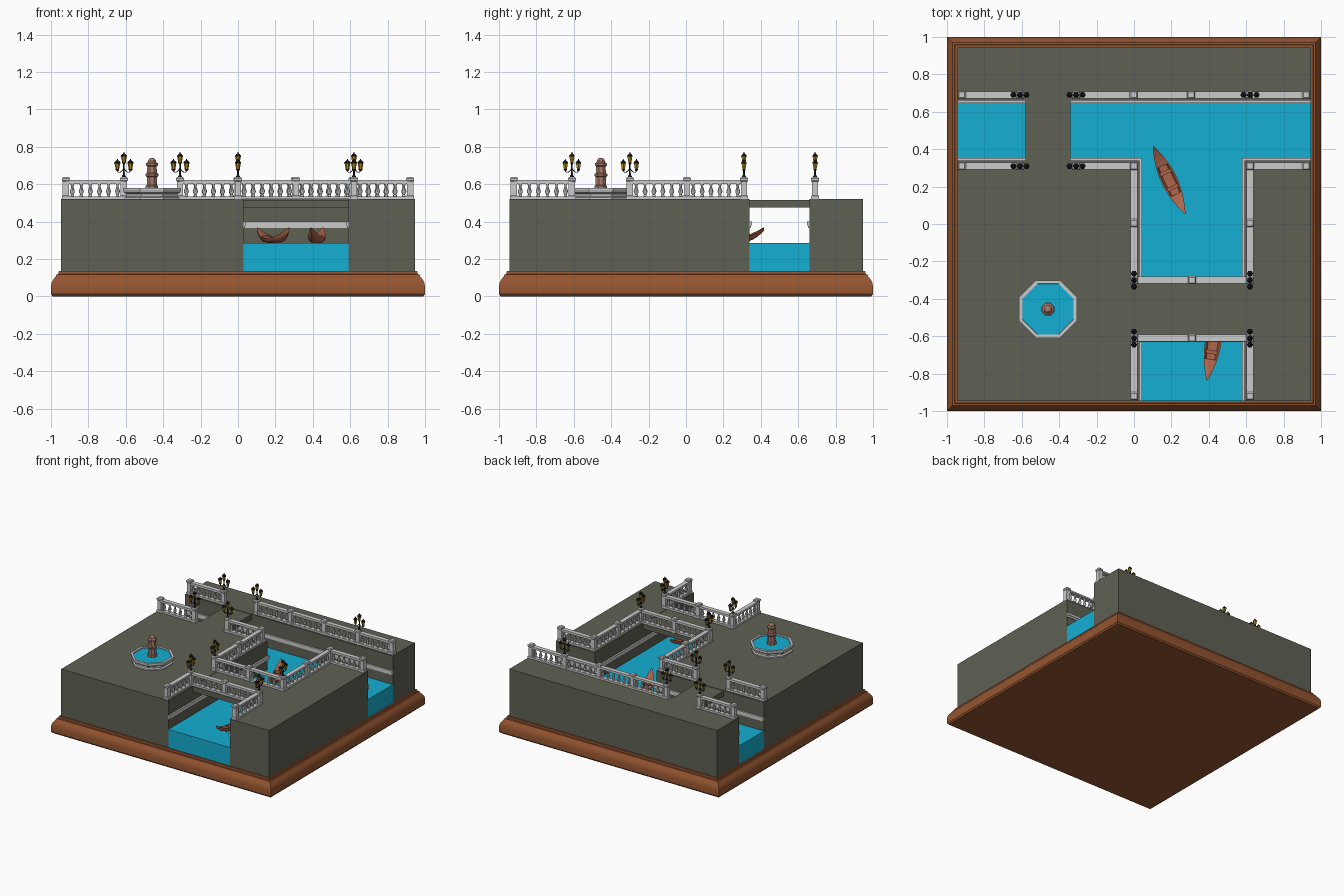
import bpy, bmesh, math
from mathutils import Vector, Matrix

if "Cube" in bpy.data.objects:
    bpy.data.objects.remove(bpy.data.objects["Cube"])


def mat(name, c):
    m = bpy.data.materials.new(name)
    m.diffuse_color = (*c, 1)
    m.use_nodes = True
    m.node_tree.nodes["Principled BSDF"].inputs["Base Color"].default_value = m.diffuse_color
    return m


WOOD = mat("wood", (0.30, 0.09, 0.03))
STONE = mat("paving", (0.115, 0.12, 0.087))
WATER = mat("water", (0.007, 0.43, 0.65))
GOLD = mat("gold", (0.45, 0.24, 0.008))
BLACK = mat("black_iron", (0.01, 0.01, 0.01))
HULL = mat("boat_wood", (0.42, 0.13, 0.07))
CLAY = mat("fountain_clay", (0.40, 0.20, 0.15))


def finish(name, bm, material=None, smooth=None):
    bmesh.ops.recalc_face_normals(bm, faces=bm.faces)
    me = bpy.data.meshes.new(name)
    bm.to_mesh(me)
    bm.free()
    if material:
        me.materials.append(material)
    if smooth:
        me.shade_smooth()
        me.set_sharp_from_angle(angle=math.radians(smooth))
    ob = bpy.data.objects.new(name, me)
    bpy.context.collection.objects.link(ob)
    return ob


def box(bm, x0, x1, y0, y1, z0, z1):
    m = Matrix.Translation(((x0 + x1) / 2, (y0 + y1) / 2, (z0 + z1) / 2))
    bmesh.ops.create_cube(bm, size=1, matrix=m @ Matrix.Diagonal((x1 - x0, y1 - y0, z1 - z0, 1)))


def prism(bm, pts, z0, z1):
    f = bm.faces.new([bm.verts.new((x, y, z0)) for x, y in pts])
    r = bmesh.ops.extrude_face_region(bm, geom=[f], use_keep_orig=True)
    bmesh.ops.translate(bm, vec=(0, 0, z1 - z0), verts=[v for v in r["geom"] if isinstance(v, bmesh.types.BMVert)])


def loft(bm, rings, closed=True):
    rows = [[bm.verts.new(p) for p in ring] for ring in rings]
    n = len(rows[0])
    for a, b in zip(rows, rows[1:]):
        for i in range(n):
            j = (i + 1) % n
            bm.faces.new((a[i], a[j], b[j], b[i]))
    if closed:
        bm.faces.new(rows[0])
        bm.faces.new(rows[-1])


def lathe(bm, profile, x, y, n, rot=0.0):
    loft(bm, [[(x + r * math.cos(rot + 2 * math.pi * i / n), y + r * math.sin(rot + 2 * math.pi * i / n), z)
               for i in range(n)] for r, z in profile])


E, TOP = 0.945, 0.52
R2 = math.sqrt(2)

# Moulded wooden plinth
bm = bmesh.new()
prof = [(0.99, 0), (1.0, 0.012), (1.0, 0.055), (0.996, 0.075), (0.987, 0.092), (0.975, 0.106),
        (0.97, 0.118), (0.96, 0.12), (0.958, 0.135)]
lathe(bm, [(r * R2, z) for r, z in prof], 0, 0, 4, math.pi / 4)
finish("plinth", bm, WOOD, 30)

# Paved quays
for name, b in (("quay_left", (-E, 0.03, -E, 0.34)), ("quay_right", (0.59, E, -E, 0.34)),
                ("quay_back", (-E, E, 0.66, E))):
    bm = bmesh.new()
    box(bm, *b, 0.13, TOP)
    finish(name, bm, STONE)

# Bridges
for name, b in (("bridge_back", (-0.58, -0.34, 0.34, 0.66)), ("bridge_front", (0.03, 0.59, -0.63, -0.283))):
    bm = bmesh.new()
    box(bm, *b, 0.475, TOP - 0.003)
    finish(name, bm, STONE)

# T-shaped canal water
bm = bmesh.new()
prism(bm, [(-E, 0.34), (0.03, 0.34), (0.03, -E), (0.59, -E), (0.59, 0.34), (E, 0.34), (E, 0.66), (-E, 0.66)],
      0.13, 0.285)
finish("canal_water", bm, WATER)

# Ledges along the canal walls, two steps each
bm = bmesh.new()
for d, z0, z1 in ((0.008, 0.365, 0.38), (0.013, 0.38, 0.40)):
    box(bm, -E, 0.03 + d, 0.34, 0.34 + d, z0, z1)
    box(bm, 0.59 - d, E, 0.34, 0.34 + d, z0, z1)
    box(bm, -E, E, 0.66 - d, 0.66, z0, z1)
    box(bm, 0.03, 0.03 + d, -E, 0.34, z0, z1)
    box(bm, 0.59 - d, 0.59, -E, 0.34, z0, z1)
finish("wall_ledges", bm)

# Balustrades: runs of bays between posts
L, M, R = 0.0, 0.31, 0.62
runs = [((-0.92, 0.69), (-0.61, 0.69), 1), ((-0.31, 0.69), (0.92, 0.69), 4),
        ((-0.92, M), (-0.61, M), 1), ((-0.31, M), (L, M), 1), ((R, M), (0.92, M), 1),
        ((L, M), (L, -0.3), 2), ((R, M), (R, -0.3), 2), ((L, -0.3), (R, -0.3), 2),
        ((L, -0.61), (R, -0.61), 2), ((L, -0.61), (L, -0.92), 1), ((R, -0.61), (R, -0.92), 1)]
rails, balusters, posts = bmesh.new(), bmesh.new(), set()
bal = [(0.009, 0.534), (0.009, 0.541), (0.006, 0.545), (0.012, 0.556), (0.013, 0.563), (0.006, 0.585),
       (0.006, 0.592), (0.009, 0.596), (0.009, 0.604)]
for a, b, n in runs:
    a, b = Vector(a), Vector(b)
    lo = (min(a.x, b.x), min(a.y, b.y))
    hi = (max(a.x, b.x), max(a.y, b.y))
    for w, z0, z1 in ((0.018, TOP, 0.535), (0.013, 0.602, 0.609), (0.018, 0.609, 0.622)):
        if a.y == b.y:
            box(rails, lo[0], hi[0], a.y - w, a.y + w, z0, z1)
        else:
            box(rails, a.x - w, a.x + w, lo[1], hi[1], z0, z1)
    for k in range(n + 1):
        p = a.lerp(b, k / n)
        posts.add((round(p.x, 3), round(p.y, 3)))
    for k in range(n):
        for i in range(6):
            p = a.lerp(b, (k + 0.11 + 0.78 * i / 5) / n)
            lathe(balusters, bal, p.x, p.y, 8)
finish("balustrade_rails", rails)
finish("balusters", balusters, None, 40)

bm = bmesh.new()
for x, y in sorted(posts):
    lathe(bm, [(r * R2, z) for r, z in [(0.021, TOP), (0.021, 0.538), (0.017, 0.541), (0.017, 0.615), (0.021, 0.62),
                                        (0.021, 0.632), (0.015, 0.638)]], x, y, 4, math.pi / 4)
finish("balustrade_posts", bm)

# Street lamps: three lanterns, arms along x or y
lamps = [(x, y, 1, 0) for x, y in ((-0.61, 0.69), (-0.31, 0.69), (-0.61, M), (-0.31, M), (R, 0.69))]
lamps += [(x, y, 0, 1) for x in (L, R) for y in (-0.3, -0.61)]
poles, caps, glass = bmesh.new(), bmesh.new(), bmesh.new()
arms = bpy.data.curves.new("lamp_arms", "CURVE")
arms.dimensions, arms.bevel_depth, arms.bevel_resolution = "3D", 0.0028, 1
for x, y, dx, dy in lamps:
    lathe(poles, [(0.011, 0.636), (0.011, 0.643), (0.005, 0.65), (0.004, 0.675), (0.007, 0.68), (0.004, 0.686),
                  (0.004, 0.705), (0.009, 0.714)], x, y, 8)
    for s, z in ((-1, 0.678), (0, 0.714), (1, 0.678)):
        px, py = x + s * 0.035 * dx, y + s * 0.035 * dy
        lathe(glass, [(0.009, z), (0.015, z + 0.034), (0.012, z + 0.039)], px, py, 6)
        lathe(caps, [(0.017, z + 0.034), (0.017, z + 0.038), (0.008, z + 0.048), (0.003, z + 0.051),
                     (0.002, z + 0.058)], px, py, 6)
        lathe(caps, [(0.004, z - 0.008), (0.010, z), (0.010, z + 0.003)], px, py, 6)
        if s:
            sp = arms.splines.new("POLY")
            path = [(0, 0.685), (0.01, 0.672), (0.02, 0.664), (0.03, 0.664), (0.035, 0.672)]
            sp.points.add(len(path) - 1)
            for pt, (d, h) in zip(sp.points, path):
                pt.co = (x + s * d * dx, y + s * d * dy, h, 1)
arms.materials.append(BLACK)
bpy.context.collection.objects.link(bpy.data.objects.new("lamp_arms", arms))
finish("lamp_poles", poles, BLACK, 40)
finish("lantern_caps", caps, BLACK)
finish("lantern_glass", glass, GOLD)

# Octagonal fountain with a tiered column
fx, fy, o = -0.46, -0.455, 1 / math.cos(math.pi / 8)
bm = bmesh.new()
lathe(bm, [(r * o, z) for r, z in [(0.146, TOP), (0.146, 0.53), (0.135, 0.535), (0.137, 0.548), (0.150, 0.556),
                                   (0.154, 0.568), (0.154, 0.58), (0.136, 0.58), (0.134, 0.56)]], fx, fy, 8, math.pi / 8)
finish("fountain_basin", bm)
bm = bmesh.new()
lathe(bm, [(0.136 * o, 0.562), (0.136 * o, 0.572)], fx, fy, 8, math.pi / 8)
finish("fountain_water", bm, WATER)
bm = bmesh.new()
lathe(bm, [(0.036, 0.57), (0.036, 0.59), (0.030, 0.595), (0.030, 0.638), (0.037, 0.645), (0.037, 0.655), (0.029, 0.66),
           (0.027, 0.695), (0.034, 0.701), (0.034, 0.712), (0.024, 0.718), (0.022, 0.73), (0.014, 0.738),
           (0.008, 0.74)], fx, fy, 8, math.pi / 8)
finish("fountain_column", bm, CLAY)


# Rowing boats: lofted crescent hull with sunken cockpit and benches
def boat(name, x, y, heading):
    bm = bmesh.new()
    rings = []
    stations = [-1, -0.93, -0.82, -0.68, -0.55, -0.42, -0.419, -0.2, 0, 0.2, 0.419, 0.42, 0.55, 0.68, 0.82, 0.93, 1]
    for t in stations:
        a = abs(t)
        w = 0.042 * (1 - a ** 1.9) + 0.002
        g = 0.312 + 0.058 * a ** 2.3
        k = 0.284 + 0.066 * a ** 3
        f = k + 0.008 if a < 0.4195 else g + 0.004 * (1 - a)
        half = [(w * 0.55, k + 0.15 * (g - k)), (w * 0.85, k + 0.5 * (g - k)), (w, g), (w * 0.8, g), (w * 0.6, f)]
        sec = [(0, k)] + half + [(0, f)] + [(-u, z) for u, z in reversed(half)]
        rings.append([(t * 0.2, u, z) for u, z in sec])
    loft(bm, rings)
    for bx in (-0.045, 0.045):
        box(bm, bx - 0.01, bx + 0.01, -0.033, 0.033, 0.302, 0.308)
    ob = finish(name, bm, HULL, 35)
    ob.location = (x, y, 0)
    ob.rotation_euler.z = heading


boat("boat_middle", 0.188, 0.235, math.atan2(0.36, -0.17))
boat("boat_under_bridge", 0.422, -0.64, math.atan2(0.21, 0.034))
